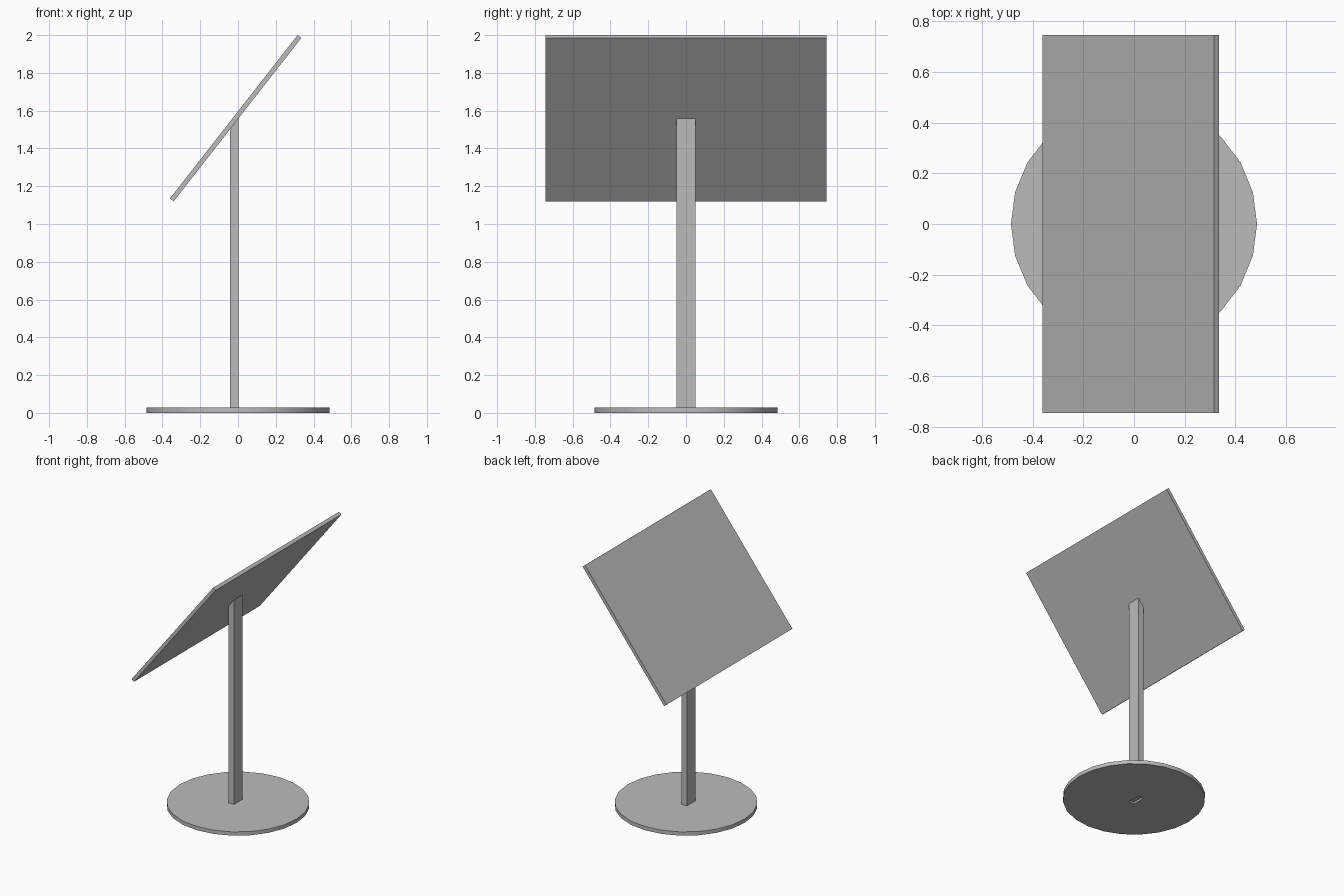
import bpy, bmesh, math
from mathutils import Matrix, Vector

cube = bpy.data.objects.get("Cube")
if cube:
    bpy.data.objects.remove(cube, do_unlink=True)

# One plain grey for everything
grey = bpy.data.materials.new("plain grey")
grey.use_nodes = True
color = (0.5, 0.5, 0.5, 1)
grey.diffuse_color = color
grey.node_tree.nodes["Principled BSDF"].inputs["Base Color"].default_value = color

TILT = math.radians(52)
PANEL_CENTRE = Vector((-0.0125, 0, 1.56))
POST_X, POST_W, POST_D = -0.02, 0.045, 0.1
BASE_H = 0.028


def finish(name, bm):
    bmesh.ops.recalc_face_normals(bm, faces=bm.faces)
    mesh = bpy.data.meshes.new(name)
    bm.to_mesh(mesh)
    bm.free()
    mesh.materials.append(grey)
    obj = bpy.data.objects.new(name, mesh)
    bpy.context.collection.objects.link(obj)
    return obj


def box(bm, size, centre, turn=Matrix()):
    matrix = Matrix.Translation(centre) @ turn @ Matrix.Diagonal((*size, 1))
    return bmesh.ops.create_cube(bm, size=1, matrix=matrix)["verts"]


# Tilted flat panel
bm = bmesh.new()
box(bm, (1.097, 1.49, 0.025), PANEL_CENTRE, Matrix.Rotation(-TILT, 4, "Y"))
finish("panel", bm)

# Upright post, its top sloped to meet the panel and its foot set into the base
bm = bmesh.new()
foot = BASE_H / 2
for v in box(bm, (POST_W, POST_D, 1), (POST_X, 0, 1)):
    if v.co.z > 1:
        v.co.z = PANEL_CENTRE.z + (v.co.x - PANEL_CENTRE.x) * math.tan(TILT)
    else:
        v.co.z = foot
finish("post", bm)

# Round base plate with a slot for the post
bm = bmesh.new()
bmesh.ops.create_cone(bm, cap_ends=True, segments=24, radius1=0.485, radius2=0.485,
                      depth=BASE_H, matrix=Matrix.Translation((0, 0, BASE_H / 2)))
base = finish("base", bm)

bm = bmesh.new()
box(bm, (POST_W, POST_D, 0.2), (POST_X, 0, 0))
cutter = finish("slot_cutter", bm)
cutter.hide_render = True
cutter.hide_viewport = True
cutter.display_type = "WIRE"
slot = base.modifiers.new("slot", "BOOLEAN")
slot.operation = "DIFFERENCE"
slot.solver = "EXACT"
slot.object = cutter

# Smooth rim with sharp top and bottom edges
bpy.ops.object.select_all(action="DESELECT")
base.select_set(True)
bpy.context.view_layer.objects.active = base
bpy.ops.object.shade_smooth_by_angle(angle=math.radians(30))
